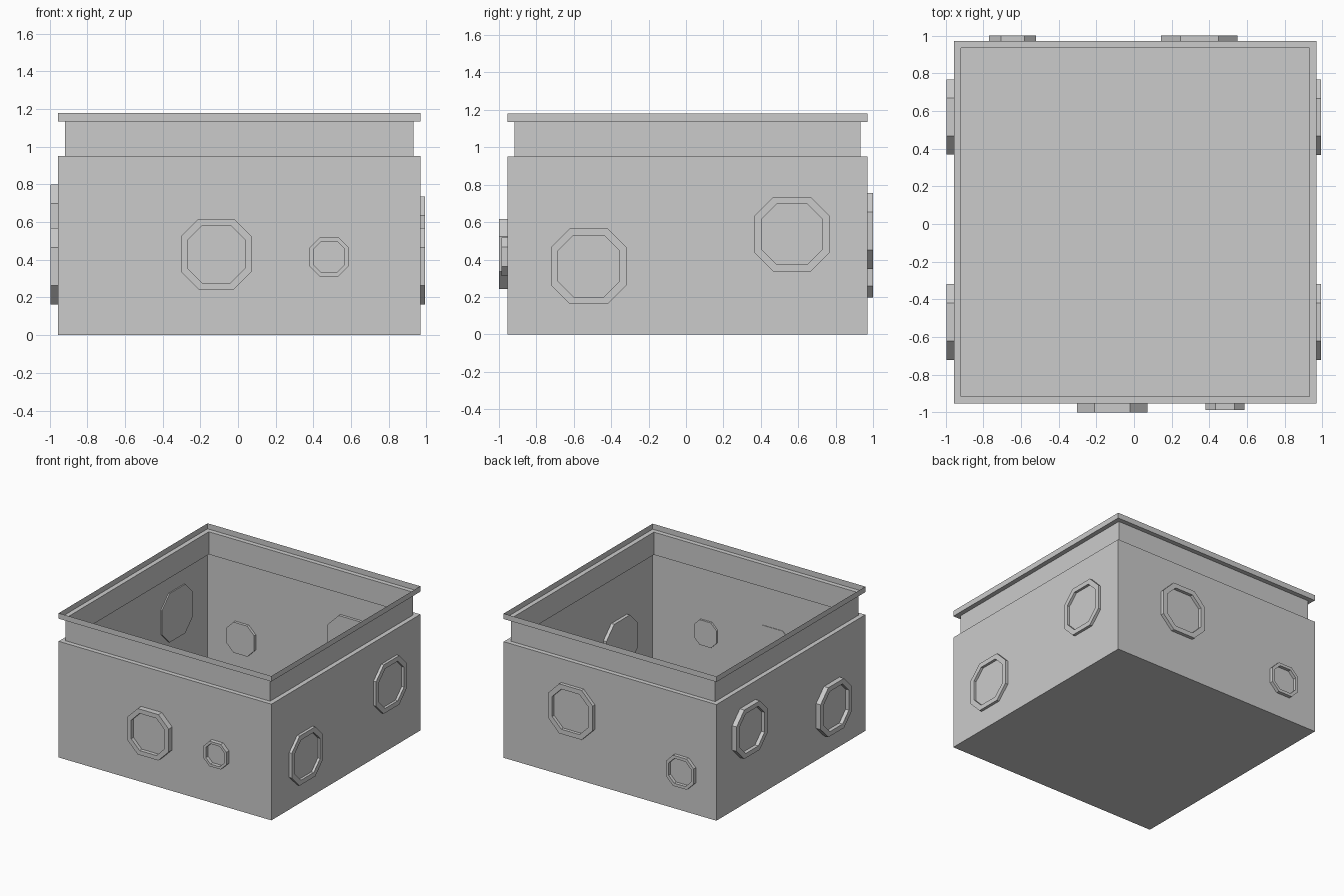
import bpy, bmesh
from mathutils import Vector

if "Cube" in bpy.data.objects:
    bpy.data.objects.remove(bpy.data.objects["Cube"])

CX, CY = 0.007, 0.009      # box centre (bosses stick out unevenly)
HALF, NECK = 0.9625, 0.925


def make_object(name, bm):
    bmesh.ops.recalc_face_normals(bm, faces=bm.faces)
    mesh = bpy.data.meshes.new(name)
    bm.to_mesh(mesh)
    bm.free()
    obj = bpy.data.objects.new(name, mesh)
    bpy.context.collection.objects.link(obj)
    return obj


def bridge(bm, a, b):
    n = len(a)
    for i in range(n):
        bm.faces.new((a[i], a[(i + 1) % n], b[(i + 1) % n], b[i]))


# Open sheet-metal box: floor, walls, shelf, neck, lip
bm = bmesh.new()
profile = [(HALF, 0), (HALF, 0.95), (NECK, 0.95),
           (NECK, 1.135), (HALF, 1.135), (HALF, 1.18)]
rings = [[bm.verts.new((CX + sx * h, CY + sy * h, z))
          for sx, sy in ((-1, -1), (1, -1), (1, 1), (-1, 1))] for h, z in profile]
bm.faces.new(rings[0])
for lower, upper in zip(rings, rings[1:]):
    bridge(bm, lower, upper)
make_object("open_box", bm)

OCTAGON = [(1, .5), (.5, 1), (-.5, 1), (-1, .5), (-1, -.5), (-.5, -1), (.5, -1), (1, -.5)]


def knockout(name, normal, along, z, width, out, depth=0.05):
    """Octagonal plug through a wall, with a rim and a sunken outer face."""
    n = Vector(normal)
    side = Vector((abs(n.y), abs(n.x), 0))
    wall = Vector((CX, CY, 0)) + n * HALF
    base = Vector((wall.x * abs(n.x), wall.y * abs(n.y), z)) + side * along
    floor = max(out - 0.03, 0.002)
    bm = bmesh.new()
    loops = []
    for scale, d in ((1, out - depth), (1, out), (0.81, out), (0.81, floor)):
        r = width / 2 * scale
        loops.append([bm.verts.new(base + side * (u * r) + Vector((0, 0, v * r)) + n * d)
                      for u, v in OCTAGON])
    bm.faces.new(loops[0])
    for a, b in zip(loops, loops[1:]):
        bridge(bm, a, b)
    bm.faces.new(loops[-1])
    make_object(name, bm)


FRONT, BACK, LEFT, RIGHT = (0, -1, 0), (0, 1, 0), (-1, 0, 0), (1, 0, 0)
knockout("front_large_knockout", FRONT, -0.115, 0.43, 0.375, 0.046)
knockout("front_small_knockout", FRONT, 0.483, 0.415, 0.205, 0.034)
knockout("back_large_knockout", BACK, 0.347, 0.553, 0.405, 0.028)
knockout("back_small_knockout", BACK, -0.644, 0.322, 0.25, 0.028)
knockout("left_upper_knockout", LEFT, 0.568, 0.60, 0.40, 0.04)
knockout("left_lower_knockout", LEFT, -0.52, 0.365, 0.405, 0.04)
knockout("right_upper_knockout", RIGHT, 0.567, 0.535, 0.40, 0.023)
knockout("right_lower_knockout", RIGHT, -0.52, 0.365, 0.405, 0.023)
